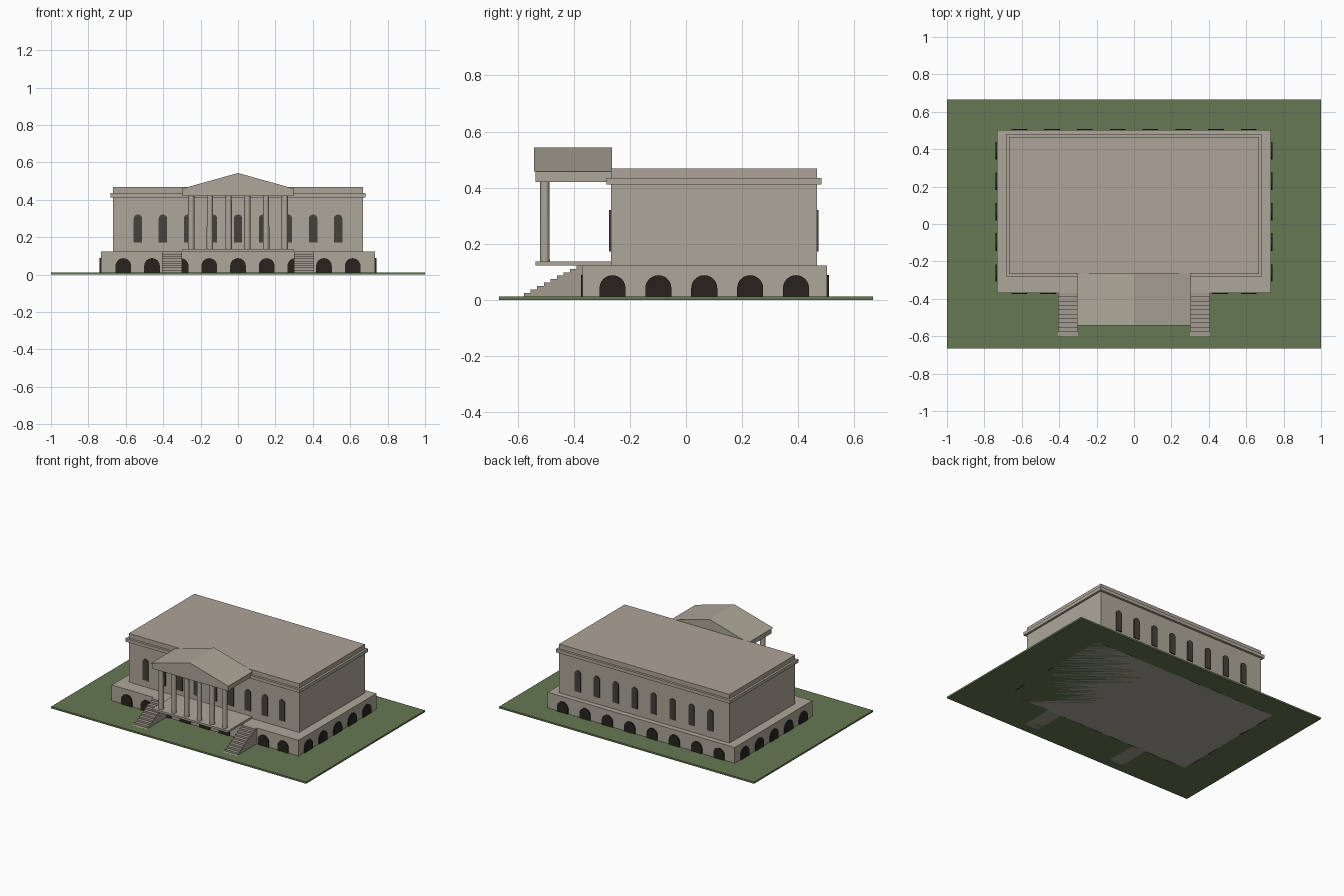
import bpy, bmesh, math
from mathutils import Matrix

if "Cube" in bpy.data.objects:
    bpy.data.objects.remove(bpy.data.objects["Cube"])


def material(name, r, g, b):
    m = bpy.data.materials.new(name)
    m.diffuse_color = (r, g, b, 1)
    m.use_nodes = True
    m.node_tree.nodes["Principled BSDF"].inputs["Base Color"].default_value = m.diffuse_color
    return m


STONE = material("stone", 0.42, 0.39, 0.32)
ROOF = material("roof_stone", 0.42, 0.37, 0.31)
STEP = material("step_stone", 0.36, 0.33, 0.28)
GRASS = material("grass", 0.13, 0.19, 0.085)
DARK = material("dark_opening", 0.02, 0.017, 0.013)
GLASS = material("window_glass", 0.06, 0.054, 0.044)


def finish(name, bm, mat):
    bmesh.ops.recalc_face_normals(bm, faces=bm.faces)
    me = bpy.data.meshes.new(name)
    bm.to_mesh(me)
    bm.free()
    me.materials.append(mat)
    ob = bpy.data.objects.new(name, me)
    bpy.context.collection.objects.link(ob)
    return ob


def box(name, x, y, z, mat):
    bm = bmesh.new()
    bmesh.ops.create_cube(bm, size=1)
    for v in bm.verts:
        v.co = [r[0] + (c + 0.5) * (r[1] - r[0]) for c, r in zip(v.co, (x, y, z))]
    return finish(name, bm, mat)


def prism(name, profile, y0, y1, mat, matrix=Matrix()):
    """Extrude an x-z profile along y, then place it."""
    bm = bmesh.new()
    face = bm.faces.new([bm.verts.new((x, y0, z)) for x, z in profile])
    new = bmesh.ops.extrude_face_region(bm, geom=[face])["geom"]
    for v in new:
        if isinstance(v, bmesh.types.BMVert):
            v.co.y = y1
    bm.transform(matrix)
    return finish(name, bm, mat)


def arch(name, x, y, z0, z1, width, turn, mat):
    """Round-headed panel standing slightly proud of a wall."""
    r = width / 2
    pts = [(-r, z0), (r, z0)]
    pts += [(r * math.cos(math.pi * i / 12), z1 - r + r * math.sin(math.pi * i / 12))
            for i in range(13)]
    m = Matrix.Translation((x, y, 0)) @ Matrix.Rotation(turn, 4, "Z")
    return prism(name, pts, -0.007, 0.007, mat, m)


def spread(a, b, n):
    return [a + (b - a) * i / (n - 1) for i in range(n)]


# lawn, basement storey, main block, cornice, parapet
box("lawn", (-1, 1), (-0.666, 0.666), (0, 0.012), GRASS)
box("base_storey", (-0.733, 0.733), (-0.368, 0.502), (0, 0.123), STONE)
box("main_block", (-0.668, 0.668), (-0.268, 0.466), (0.123, 0.412), STONE)
box("cornice", (-0.683, 0.683), (-0.284, 0.482), (0.412, 0.435), STONE)
box("roof_parapet", (-0.668, 0.668), (-0.268, 0.466), (0.435, 0.468), ROOF)

# basement arches
for y, n in ((-0.368, 9), (0.502, 8)):
    for x in spread(-0.613, 0.613, n):
        arch("base_arch", x, y, 0, 0.088, 0.084, 0, DARK)
for x in (-0.733, 0.733):
    for y in spread(-0.262, 0.392, 5):
        arch("base_side_arch", x, y, 0, 0.088, 0.093, math.pi / 2, DARK)

# tall windows, front and back
for x in spread(-0.535, 0.535, 9):
    arch("front_window", x, -0.268, 0.172, 0.321, 0.045, 0, GLASS)
for x in spread(-0.52, 0.52, 8):
    arch("back_window", x, 0.466, 0.172, 0.321, 0.045, 0, GLASS)

# portico: floor, columns, entablature, pediment
box("portico_floor", (-0.297, 0.297), (-0.536, -0.268), (0.123, 0.137), STONE)
for x in spread(-0.25, 0.25, 6):
    bm = bmesh.new()
    bmesh.ops.create_cone(bm, cap_ends=True, segments=16, radius1=0.0175, radius2=0.0165,
                          depth=0.283, matrix=Matrix.Translation((x, -0.503, 0.2785)))
    col = finish("column", bm, STONE)
    for p in col.data.polygons:
        p.use_smooth = len(p.vertices) == 4
box("entablature", (-0.297, 0.297), (-0.536, -0.268), (0.42, 0.458), STONE)
prism("pediment", [(-0.305, 0.458), (0.305, 0.458), (0, 0.543)], -0.542, -0.263, STONE)

# twin flights of steps
for side in (-1, 1):
    cx = side * 0.353
    for i in range(10):
        y = -0.6 + 0.0233 * i
        box("stair_step", (cx - 0.053, cx + 0.053), (y, y + 0.0233),
            (0, 0.0123 * (i + 1)), STEP)
